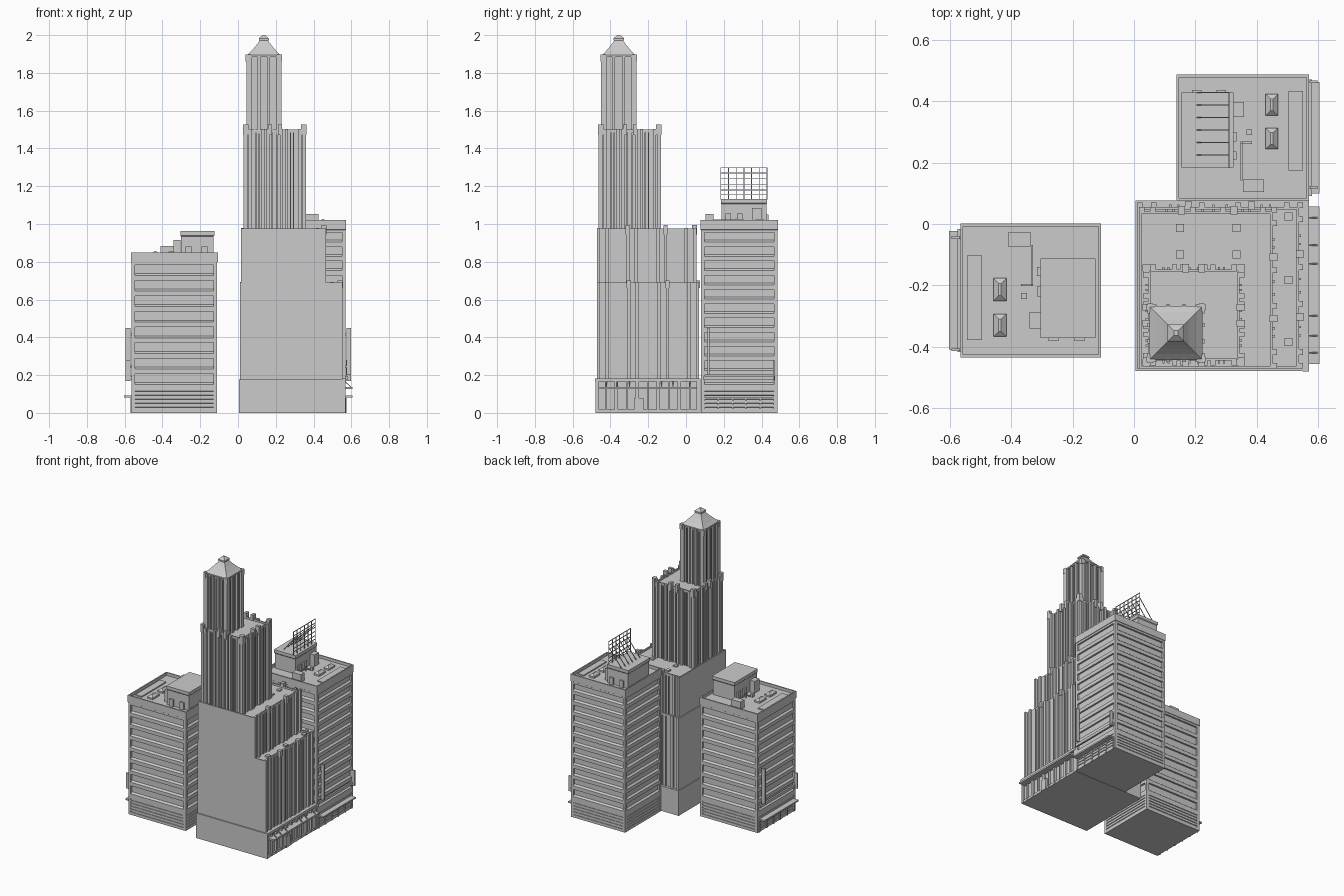
import bpy, bmesh
from mathutils import Matrix, Vector

if "Cube" in bpy.data.objects:
    bpy.data.objects.remove(bpy.data.objects["Cube"])

I = Matrix.Identity(4)


def finish(name, bm, M=I):
    bmesh.ops.recalc_face_normals(bm, faces=bm.faces)
    me = bpy.data.meshes.new(name)
    bm.to_mesh(me)
    bm.free()
    ob = bpy.data.objects.new(name, me)
    bpy.context.collection.objects.link(ob)
    ob.matrix_world = M
    return ob


def loft(name, x0, x1, y0, y1, rings, M=I):
    """Stack of rectangular rings (z, inset), capped at both ends."""
    bm = bmesh.new()
    prev = None
    for i, (z, d) in enumerate(rings):
        r = [bm.verts.new(p) for p in ((x0 + d, y0 + d, z), (x1 - d, y0 + d, z),
                                       (x1 - d, y1 - d, z), (x0 + d, y1 - d, z))]
        if prev:
            for k in range(4):
                bm.faces.new((prev[k], prev[(k + 1) % 4], r[(k + 1) % 4], r[k]))
        if i in (0, len(rings) - 1):
            bm.faces.new(r)
        prev = r
    return finish(name, bm, M)


def boxes(name, bounds, M=I):
    """One object holding many boxes (x0, x1, y0, y1, z0, z1)."""
    bm = bmesh.new()
    for x0, x1, y0, y1, z0, z1 in bounds:
        T = Matrix.Translation(((x0 + x1) / 2, (y0 + y1) / 2, (z0 + z1) / 2))
        bmesh.ops.create_cube(bm, size=1, matrix=T @ Matrix.Diagonal((x1 - x0, y1 - y0, z1 - z0, 1)))
    return finish(name, bm, M)


def rods(name, pairs, t, M=I):
    """Thin square bars between pairs of points."""
    bm = bmesh.new()
    for a, b in pairs:
        a, b = Vector(a), Vector(b)
        d = b - a
        T = Matrix.Translation((a + b) / 2) @ d.to_track_quat('Z', 'Y').to_matrix().to_4x4()
        bmesh.ops.create_cube(bm, size=1, matrix=T @ Matrix.Diagonal((t, t, d.length, 1)))
    return finish(name, bm, M)


def side_box(rect, side, t, w, out, depth, z0, z1):
    """Box on one side of a rectangle at fraction t, width w, from -depth to +out."""
    x0, x1, y0, y1 = rect
    if side[1] == 'x':
        c = min(max(y0 + t * (y1 - y0), y0 + w / 2), y1 - w / 2)
        a, b = (x1 - depth, x1 + out) if side[0] == '+' else (x0 - out, x0 + depth)
        return (a, b, c - w / 2, c + w / 2, z0, z1)
    c = min(max(x0 + t * (x1 - x0), x0 + w / 2), x1 - w / 2)
    a, b = (y1 - depth, y1 + out) if side[0] == '+' else (y0 - out, y0 + depth)
    return (c - w / 2, c + w / 2, a, b, z0, z1)


def slab_building(tag, M, h):
    """Banded office block facing +x, in local plan coordinates."""
    X, Y = 0.214, 0.203
    n = round((h - 0.17) / 0.08)
    step = (h - 0.06 - 0.13) / n
    # walls with recessed window bands, then parapet and sunken roof
    rings = [(0, 0)]
    for k in range(5):
        z = 0.02 + k * 0.021
        rings += [(z, 0), (z, 0.004), (z + 0.009, 0.004), (z + 0.011, 0)]
    for k in range(n):
        z = 0.13 + k * step
        rings += [(z + 0.02, 0), (z + 0.03, 0.012), (z + step - 0.006, 0.012), (z + step - 0.006, 0)]
    rings += [(h - 0.052, 0), (h - 0.05, -0.003), (h, -0.003), (h, 0.006), (h - 0.02, 0.006)]
    loft(tag + "_walls", -X, X, -Y, Y, rings, M)
    cw = 0.018
    boxes(tag + "_corner_piers", [(sx * X - (cw if sx > 0 else 0), sx * X + (cw if sx < 0 else 0),
                                   sy * Y - (cw if sy > 0 else 0), sy * Y + (cw if sy < 0 else 0), 0, h - 0.05)
                                  for sx in (-1, 1) for sy in (-1, 1)], M)
    r = h - 0.02
    # penthouse with overhanging cap
    loft(tag + "_penthouse", -0.2, -0.03, -0.098, 0.147,
         [(r, 0.004), (h + 0.085, 0.004), (h + 0.09, 0), (h + 0.112, 0)], M)
    boxes(tag + "_roof_units", [(0, 0.07, -0.178, -0.136, r, h + 0.034),
                                (-0.03, 0.004, 0.067, 0.117, r, h + 0.064),
                                (-0.03, -0.02, -0.012, 0.018, r, h + 0.035),
                                (-0.03, -0.02, -0.072, -0.045, r, h + 0.035),
                                (-0.165, -0.135, 0.145, 0.155, r, h + 0.03),
                                (-0.085, -0.055, 0.145, 0.155, r, h + 0.03),
                                (0.012, 0.03, 0.008, 0.026, r, h + 0.004)], M)
    rods(tag + "_roof_pipe", [((0.03, -0.017, h), (-0.004, -0.017, h)),
                              ((-0.004, -0.017, h), (-0.004, -0.14, h)),
                              ((-0.004, -0.017, r), (-0.004, -0.017, h + 0.01))], 0.007, M)
    for i, y in enumerate((0.072, -0.038)):
        loft(f"{tag}_skylight_{i}", 0.075, 0.115, y, y + 0.07,
             [(r, 0), (r + 0.012, 0), (r + 0.026, 0.016)], M)
    boxes(tag + "_roof_glazing", [(0.15, 0.197, -0.108, 0.152, r, r + 0.008)], M)
    # street side: canopy, shop mullions, blade signs
    boxes(tag + "_canopy", [(X, X + 0.037, -0.183, 0.182, 0.082, 0.092),
                            (X, X + 0.012, -0.19, 0.19, 0.175, 0.195)], M)
    boxes(tag + "_shopfront", [(X - 0.004, X + 0.005, y - 0.004, y + 0.004, 0, 0.082)
                               for y in (-0.185, -0.11, -0.035, 0.035, 0.11, 0.185)], M)
    boxes(tag + "_blade_signs", [(X + 0.006, X + 0.03, -0.168, -0.158, 0.2, 0.45),
                                 (X, X + 0.01, -0.166, -0.16, 0.24, 0.25),
                                 (X, X + 0.01, -0.166, -0.16, 0.41, 0.42),
                                 (X + 0.004, X + 0.03, 0.178, 0.186, 0.17, 0.28)], M)


# two banded blocks, one turned to face the other way
rear = Matrix.Translation((0.355, 0.282, 0))
left = Matrix.Translation((-0.337, -0.217, 0)) @ Matrix.Diagonal((-1.06, -1.06, 1, 1))
slab_building("rear_block", rear, 1.02)
slab_building("left_block", left, 0.85)

# rooftop billboard frame on the rear block
ys = [-0.098 + 0.245 * k / 6 for k in range(7)]
bars = [((-0.045, y, 1.13), (-0.045, y, 1.30)) for y in ys]
bars += [((-0.045, ys[0], z), (-0.045, ys[-1], z)) for z in (1.155, 1.18, 1.21, 1.24, 1.27, 1.298)]
bars += [((-0.045, y, 1.26), (-0.15, y, 1.13)) for y in ys[1:]]
rods("billboard_frame", bars, 0.004, rear)

MAJOR = (0, 0.1, 0.31, 0.39, 0.61, 0.69, 0.9, 1)
MINOR = (0.2, 0.25, 0.46, 0.54, 0.75, 0.8)


def tier(name, rect, z0, z1, sides, depth=0.014, w=0.018, major=MAJOR, minor=MINOR, tall=(0.31, 0.69), rise=0.02):
    """Tower stage: wall recessed on ribbed sides, piers, mullions and finials."""
    x0, x1, y0, y1 = rect
    g = lambda s: depth if s in sides else 0
    loft(name + "_walls", x0 + g('-x'), x1 - g('+x'), y0 + g('-y'), y1 - g('+y'),
         [(z0, 0), (z1, 0), (z1, 0.008), (z1 - 0.012, 0.008)])
    piers, thin, caps = [], [], []
    for s in sides:
        piers += [side_box(rect, s, t, w, 0, depth + 0.003, z0, z1 + 0.004) for t in major]
        thin += [side_box(rect, s, t, w * 0.4, -depth * 0.45, depth + 0.003, z0, z1 - 0.015) for t in minor]
        caps += [side_box(rect, s, t, w * 1.3, 0.003, depth + 0.01, z1 - 0.03, z1 + rise) for t in tall]
    boxes(name + "_piers", piers)
    boxes(name + "_mullions", thin)
    boxes(name + "_finials", caps)


# stepped tower: two lower stages with blank party walls, two ribbed upper stages
ALL = ('+x', '-x', '+y', '-y')
tier("tower_stage_1", (0.01, 0.552, -0.472, 0.07), 0.17, 0.69, ('+x', '+y'), rise=0.012)
tier("tower_stage_2", (0.016, 0.466, -0.472, 0.055), 0.67, 0.975, ('+x', '+y'))
tier("tower_stage_3", (0.03, 0.36, -0.462, -0.133), 0.96, 1.50, ALL, 0.016, 0.016, tall=(0, 0.42, 0.58, 1), rise=0.028)
tier("tower_stage_4", (0.044, 0.23, -0.45, -0.262), 1.48, 1.89, ALL, 0.014, 0.014,
     (0, 0.12, 0.36, 0.64, 0.88, 1), (0.24, 0.5, 0.76), (0, 1), 0.008)

# crown
loft("tower_crown", 0.05, 0.224, -0.444, -0.268,
     [(1.885, 0), (1.895, 0), (1.915, 0.02), (1.945, 0.046), (1.972, 0.066),
      (1.972, 0.06), (1.982, 0.06), (1.988, 0.066), (2.0, 0.08)])

# low hatches on the setback roofs
boxes("tower_roof_hatches", [(x - 0.013, x + 0.013, y - 0.013, y + 0.013, z - 0.014, z)
                             for x, y, z in ((0.15, -0.013, 0.972), (0.335, -0.013, 0.972),
                                             (0.15, -0.1, 0.972), (0.335, -0.1, 0.972),
                                             (0.505, 0.025, 0.688), (0.505, -0.183, 0.688),
                                             (0.505, -0.385, 0.688))])

# tower base: blank walls, shop columns and cornice on the street side
base = (0.005, 0.568, -0.48, 0.076)
loft("tower_base", 0.005, 0.555, -0.48, 0.076, [(0, 0), (0.178, 0)])
boxes("base_columns", [side_box(base, '+x', k / 10, 0.02 if k % 2 == 0 else 0.008, 0, 0.016, 0, 0.17)
                       for k in range(11)])
boxes("base_cornice", [(0.55, 0.572, -0.482, 0.078, 0.165, 0.182),
                       (0.55, 0.566, -0.48, 0.076, 0, 0.018)])
boxes("entrance_door", [(0.55, 0.572, -0.275, -0.225, 0, 0.08)])
boxes("entrance_canopy", [(0.555, 0.605, -0.457, 0.057, 0.126, 0.138)])
rods("canopy_stays", [((0.555, y, 0.178), (0.598, y, 0.136)) for y in (-0.42, -0.365, -0.3, -0.13, -0.07, 0.02)], 0.005)
